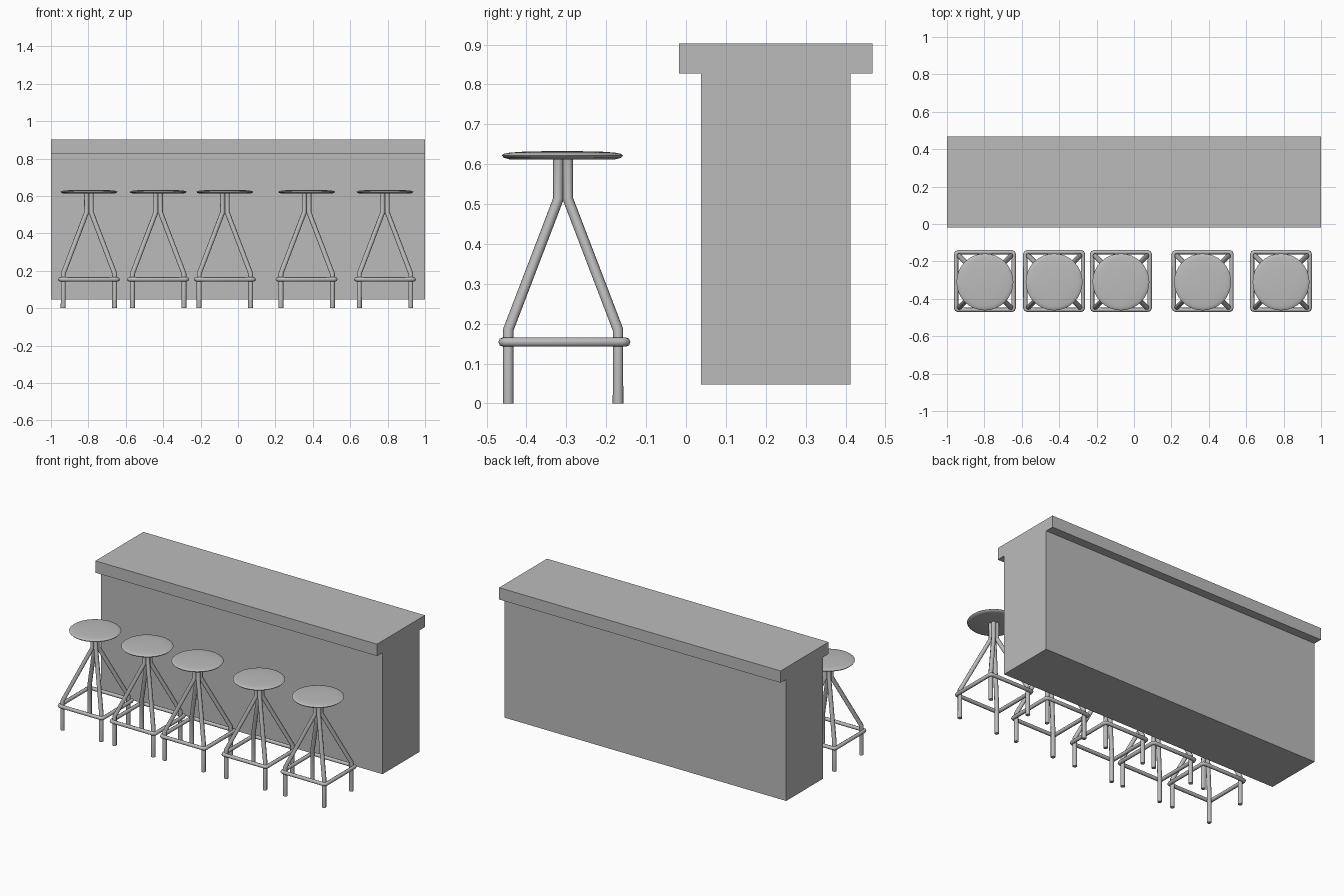
import bpy
import bmesh
import math
from mathutils import Matrix, Vector

cube = bpy.data.objects.get("Cube")
if cube:
    bpy.data.objects.remove(cube, do_unlink=True)

grey = bpy.data.materials.new("plain_grey")
grey.use_nodes = True
colour = (0.5, 0.5, 0.5, 1)
grey.diffuse_color = colour
grey.node_tree.nodes["Principled BSDF"].inputs["Base Color"].default_value = colour


def place(name, mesh, location=(0, 0, 0)):
    obj = bpy.data.objects.new(name, mesh)
    obj.location = location
    bpy.context.collection.objects.link(obj)
    return obj


def prism(name, profile, half_length):
    """Extrude a (y, z) profile along x."""
    bm = bmesh.new()
    face = bm.faces.new([bm.verts.new((-half_length, y, z)) for y, z in profile])
    out = bmesh.ops.extrude_face_region(bm, geom=[face])
    moved = [v for v in out["geom"] if isinstance(v, bmesh.types.BMVert)]
    bmesh.ops.translate(bm, verts=moved, vec=(2 * half_length, 0, 0))
    bmesh.ops.recalc_face_normals(bm, faces=bm.faces)
    mesh = bpy.data.meshes.new(name)
    bm.to_mesh(mesh)
    bm.free()
    mesh.materials.append(grey)
    return place(name, mesh)


def smooth(mesh, angle):
    bm = bmesh.new()
    bm.from_mesh(mesh)
    bmesh.ops.remove_doubles(bm, verts=bm.verts, dist=0.0001)
    bmesh.ops.recalc_face_normals(bm, faces=bm.faces)
    for f in bm.faces:
        f.smooth = True
    for e in bm.edges:
        e.smooth = e.calc_face_angle(0) < math.radians(angle)
    bm.to_mesh(mesh)
    bm.free()
    mesh.materials.clear()
    mesh.materials.append(grey)
    return mesh


def tube(name, points, radius, closed=False):
    """Sweep a round bar along straight segments."""
    curve = bpy.data.curves.new(name, "CURVE")
    curve.dimensions = "3D"
    curve.bevel_depth = radius
    curve.bevel_resolution = 2
    curve.use_fill_caps = True
    spline = curve.splines.new("POLY")
    spline.points.add(len(points) - 1)
    for p, co in zip(spline.points, points):
        p.co = (*co, 1)
    spline.use_cyclic_u = closed
    helper = place(name, curve)
    graph = bpy.context.evaluated_depsgraph_get()
    mesh = bpy.data.meshes.new_from_object(helper.evaluated_get(graph))
    bpy.data.objects.remove(helper, do_unlink=True)
    mesh.name = name
    return smooth(mesh, 50)


def lathe(name, profile, steps):
    bm = bmesh.new()
    verts = [bm.verts.new((r, 0, z)) for r, z in profile]
    edges = [bm.edges.new(pair) for pair in zip(verts, verts[1:])]
    bmesh.ops.spin(bm, geom=verts + edges, cent=(0, 0, 0), axis=(0, 0, 1),
                   angle=math.tau, steps=steps, use_merge=True)
    mesh = bpy.data.meshes.new(name)
    bm.to_mesh(mesh)
    bm.free()
    return smooth(mesh, 50)


# Bar counter: body and overhanging top, flush at both ends
prism("counter_body", [(0.038, 0.047), (0.412, 0.047), (0.412, 0.827), (0.038, 0.827)], 1)
prism("counter_top", [(-0.018, 0.827), (0.468, 0.827), (0.468, 0.903), (-0.018, 0.903)], 1)

# Stool parts: domed seat, bent legs and square foot rail
seat = lathe("seat", [(0, 0.633), (0.09, 0.632), (0.132, 0.629), (0.147, 0.626),
                      (0.152, 0.622), (0.147, 0.616), (0.132, 0.612), (0, 0.612)], 32)
leg = tube("leg", [(0.1375, 0.1375, 0), (0.1375, 0.1375, 0.185),
                   (0.012, 0.012, 0.513), (0.012, 0.012, 0.614)], 0.0132)
outer, cut = 0.154, 0.143
corner = [Vector((outer, cut, 0)), Vector((0.151, 0.151, 0)), Vector((cut, outer, 0))]
rail_points = [Matrix.Rotation(k * math.pi / 2, 3, "Z") @ p for k in range(4) for p in corner]
rail = tube("foot_rail", rail_points, 0.0117, closed=True)

# Row of stools along the front
for i, x in enumerate((-0.797, -0.427, -0.07, 0.367, 0.786), 1):
    place(f"stool_{i}_seat", seat, (x, -0.31, 0))
    place(f"stool_{i}_foot_rail", rail, (x, -0.305, 0.154))
    for k in range(4):
        post = place(f"stool_{i}_leg_{k + 1}", leg, (x, -0.308, 0))
        post.rotation_euler.z = k * math.pi / 2
